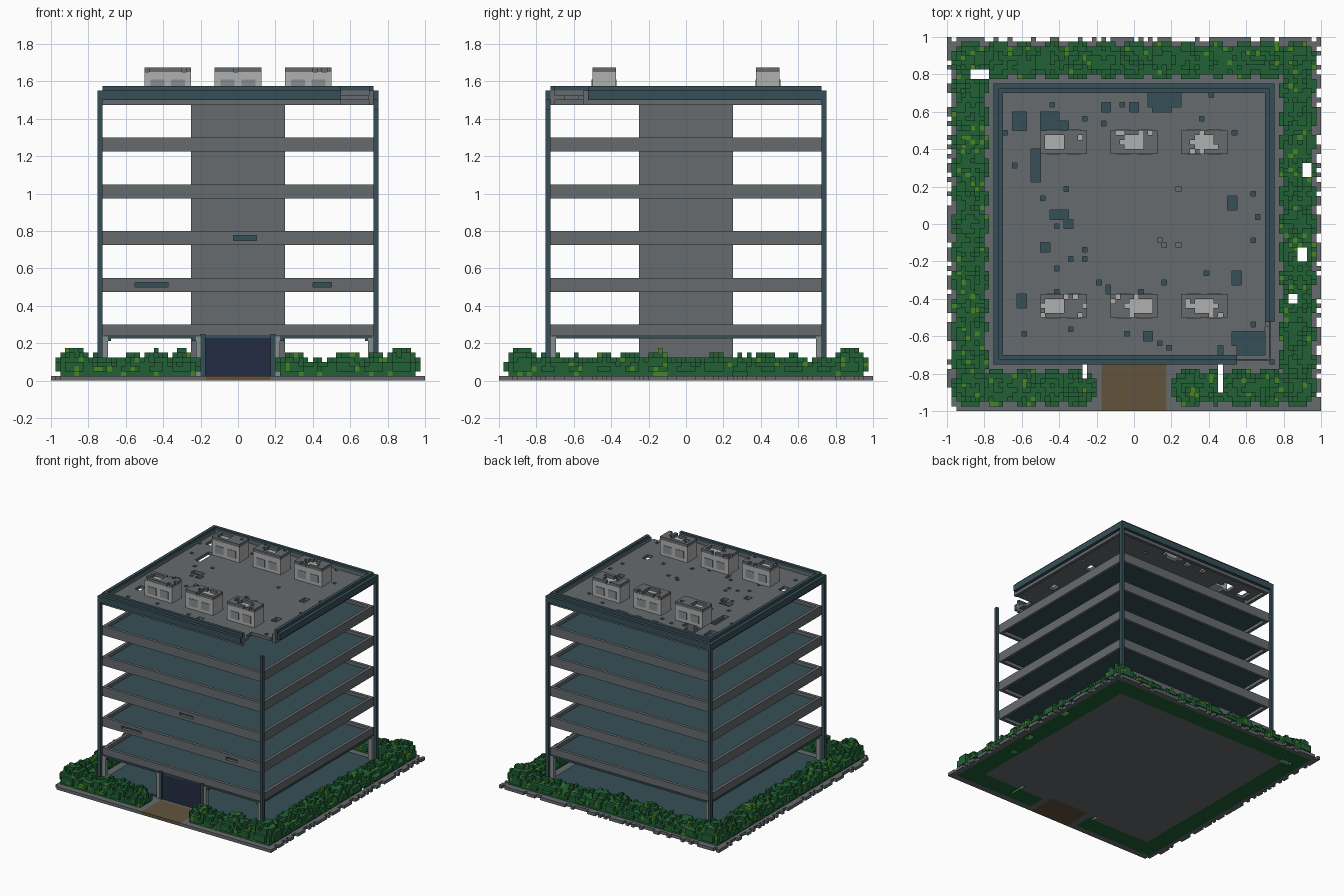
import bpy, bmesh, math, random
from mathutils import Vector

random.seed(4)
U = 0.025  # block size

cube = bpy.data.objects.get("Cube")
if cube:
    bpy.data.objects.remove(cube, do_unlink=True)


def material(name, rgb):
    lin = [((c / 255 + 0.055) / 1.055) ** 2.4 for c in rgb] + [1.0]
    m = bpy.data.materials.new(name)
    m.diffuse_color = lin
    m.use_nodes = True
    m.node_tree.nodes["Principled BSDF"].inputs["Base Color"].default_value = lin
    return m


CONCRETE = material("concrete grey", (102, 107, 110))
PALE = material("pillar grey", (136, 141, 143))
LIGHT = material("unit light grey", (176, 176, 176))
TEAL = material("dark teal", (54, 79, 87))
GREEN = material("hedge green", (33, 96, 53))
LIME = material("leaf green", (72, 132, 34))
NAVY = material("door navy", (36, 43, 66))
BROWN = material("path brown", (98, 84, 60))


def finish(name, bm, mats):
    me = bpy.data.meshes.new(name)
    bm.to_mesh(me)
    bm.free()
    ob = bpy.data.objects.new(name, me)
    for m in mats:
        me.materials.append(m)
    bpy.context.collection.objects.link(ob)
    return ob


def box(name, x0, x1, y0, y1, z0, z1, mat):
    bm = bmesh.new()
    bmesh.ops.create_cube(bm, size=1)
    for v in bm.verts:
        v.co = ((x0 + x1) / 2 + v.co.x * (x1 - x0),
                (y0 + y1) / 2 + v.co.y * (y1 - y0),
                (z0 + z1) / 2 + v.co.z * (z1 - z0))
    return finish(name, bm, [mat])


def blocks(name, cells, mats):
    """Build the outer faces of a dict {(i, j, k): material slot}."""
    bm, verts = bmesh.new(), {}

    def vert(p):
        if p not in verts:
            verts[p] = bm.verts.new([c * U for c in p])
        return verts[p]

    for cell, slot in cells.items():
        for axis in range(3):
            a, b = (axis + 1) % 3, (axis + 2) % 3
            for side in (0, 1):
                near = list(cell)
                near[axis] += 2 * side - 1
                if tuple(near) in cells:
                    continue
                loop = []
                for da, db in ((0, 0), (1, 0), (1, 1), (0, 1)):
                    p = list(cell)
                    p[axis] += side
                    p[a] += da
                    p[b] += db
                    loop.append(vert(tuple(p)))
                bm.faces.new(loop if side else loop[::-1]).material_index = slot
    return finish(name, bm, mats)


def inside(x, y, rects):
    return any(a < x < b and c < y < d for a, b, c, d in rects)


def ring_cells(half, layers):
    """One-block-wide square ring whose outer edge is at half blocks."""
    r = range(-half, half)
    return {(i, j, k): 0 for i in r for j in r for k in layers
            if i in (-half, half - 1) or j in (-half, half - 1)}


# --- ground plate with ragged edges, and the hedge growing on it
gaps = [(-.88, -.78, .78, .83), (.87, .92, -.2, -.12), (.82, .87, -.43, -.37),
        (-.28, -.25, -.83, -.75), (.45, .475, -.9, -.75), (.9, .96, .25, .33)]


def on_hedge(x, y):
    d = max(abs(x), abs(y))
    return .8 < d < .95 and not (abs(x) < .215 and y < 0)


ground, hedge = {}, {}
for i in range(-40, 40):
    for j in range(-40, 40):
        x, y = (i + .5) * U, (j + .5) * U
        d = max(abs(x), abs(y))
        path = abs(x) < .175 and y < -.75
        if inside(x, y, gaps):
            continue
        if d > .975 and not (y < -.975 and x > -.95) and random.random() < .4:
            continue
        ground[i, j, 0] = 2 if path else 1 if on_hedge(x, y) else 0
blocks("ground_plate", ground, [CONCRETE, GREEN, BROWN])

# hedge clumps along each side
clumps = []
for n in range(13):
    t = -.875 + n * 1.75 / 12
    for x, y in ((t, .875), (t, -.875), (.875, t), (-.875, t)):
        if y < -.8 and abs(x) < .28:
            continue
        corner = abs(x) > .8 and abs(y) > .8
        clumps.append((x, y, .17 if corner else random.uniform(.11, .16)))
for i in range(-40, 40):
    for j in range(-40, 40):
        x, y = (i + .5) * U, (j + .5) * U
        if max(abs(x), abs(y)) < .77 or (abs(x) < .2 and y < 0) or inside(x, y, gaps):
            continue
        top = random.choice((.075, .1)) if on_hedge(x, y) else 0
        for cx, cy, h in clumps:
            r2 = ((x - cx) ** 2 + (y - cy) ** 2) / .105 ** 2
            if r2 < .9:
                top = max(top, h * math.sqrt(1 - r2 * .8) + random.uniform(-.02, .015))
        low = 1 if on_hedge(x, y) else 2
        for k in range(low, round(top / U)):
            hedge[i, j, k] = 1 if random.random() < .06 else 0
blocks("hedge", hedge, [GREEN, LIME])

# --- core, floors and edge bands
box("building_core", -.25, .25, -.25, .25, U, 1.5, CONCRETE)
box("ground_floor", -.725, .725, -.725, .725, .025, .04, TEAL)
chips = {0.475: [(-.55, -.38), (.4, .5)], 0.725: [(-.03, .1)]}
for n in range(6):
    z = .225 + .25 * n
    k = round(z / U)
    band = ring_cells(29, range(k, k + 3))
    for x0, x1 in chips.get(round(z, 3), []):
        for i in range(round(x0 / U), round(x1 / U)):
            band.pop((i, -29, k + 1), None)
    if n == 5:  # broken corner
        band = {c: 0 for c in band if not (c[0] >= 22 and c[1] < -22)}
    blocks(f"edge_band_{n + 1}", band, [CONCRETE])
    if n < 5:
        box(f"floor_{n + 1}", -.7, .7, -.7, .7, z + U, z + 2 * U, TEAL)

# --- roof slab with holes
holes = [(.55, .73, -.73, -.57), (.52, .6, -.65, -.57), (-.65, -.58, .5, .6),
         (-.5, -.4, .5, .6), (-.45, -.35, .4, .55), (-.5, -.4, .38, .45),
         (-.56, -.5, .23, .4), (.07, .25, .63, .7), (.1, .2, .6, .65),
         (-.45, -.35, .03, .08), (-.5, -.45, -.15, -.1), (-.63, -.58, -.45, -.37),
         (.5, .55, .08, .15), (.52, .57, -.32, -.25), (-.17, -.12, .6, .65),
         (-.02, .02, .6, .65), (-.38, -.33, -.03, .02), (.05, .1, -.62, -.58)]
roof = {(i, j, 60): 0 for i in range(-28, 28) for j in range(-28, 28)
        if not inside((i + .5) * U, (j + .5) * U, holes) and random.random() > .012}
blocks("roof_slab", roof, [CONCRETE])

# --- stepped parapet, broken at one corner
parapet = ring_cells(30, (60, 61))
parapet.update(ring_cells(29, (62,)))
parapet = {c: 0 for c in parapet if not (c[0] >= 22 and c[1] < -21)}
blocks("parapet", parapet, [TEAL])

# --- corner posts, ground floor pillars and lintels
for sx in (-1, 1):
    for sy in (-1, 1):
        top = 1.45 if (sx, sy) == (1, -1) else 1.5
        xs = sorted((sx * .725, sx * .75))
        ys = sorted((sy * .725, sy * .75))
        box("corner_post", *xs, *ys, U, top, TEAL)
        xs = sorted((sx * .695, sx * .73))
        ys = sorted((sy * .695, sy * .73))
        box("corner_pillar", *xs, *ys, U, .235, PALE)
    xs = sorted((sx * .2, sx * .225))
    box("entrance_pillar", *xs, -.735, -.7, U, .235, PALE)
    xs = sorted((sx * .175, sx * .2))
    box("door_jamb", *xs, -.74, -.7, U, .25, TEAL)
    for a, b in ((.225, .245), (.68, .7)):  # stepped opening corners
        xs = sorted((sx * a, sx * b))
        box("opening_corner", *xs, -.73, -.7, .212, .235, TEAL)
    ys = sorted((sx * .7, sx * .73))
    box("lintel", -.72, .72, *ys, .228, .243, TEAL)
    box("lintel", *ys, -.72, .72, .228, .243, TEAL)
box("entrance_door", -.175, .175, -.73, -.7, U, .235, NAVY)

# --- roof units with broken caps and vent plates
for x in (-.375, 0, .375):
    for y in (-.4375, .4375):
        cx, cy = round((x - .125) / U), round((y - .0625) / U)
        box("roof_unit", x - .125, x + .125, y - .0625, y + .0625, 1.525, 1.65, LIGHT)
        a, b = random.choice(((1, 5), (3, 7), (4, 9)))
        cap = {(cx + i, cy + j, 66): 0 for i in range(10) for j in range(5)
               if not (a <= i < b and 1 <= j < 4) and random.random() > .12}
        blocks("unit_cap", cap, [CONCRETE])
        for side in (-1, 1):
            for dx in (-.055, .055):
                yy = y + side * .0625
                box("unit_vent", x + dx - .0375, x + dx + .0375,
                    yy - .004, yy + .004, 1.55, 1.61, PALE)
